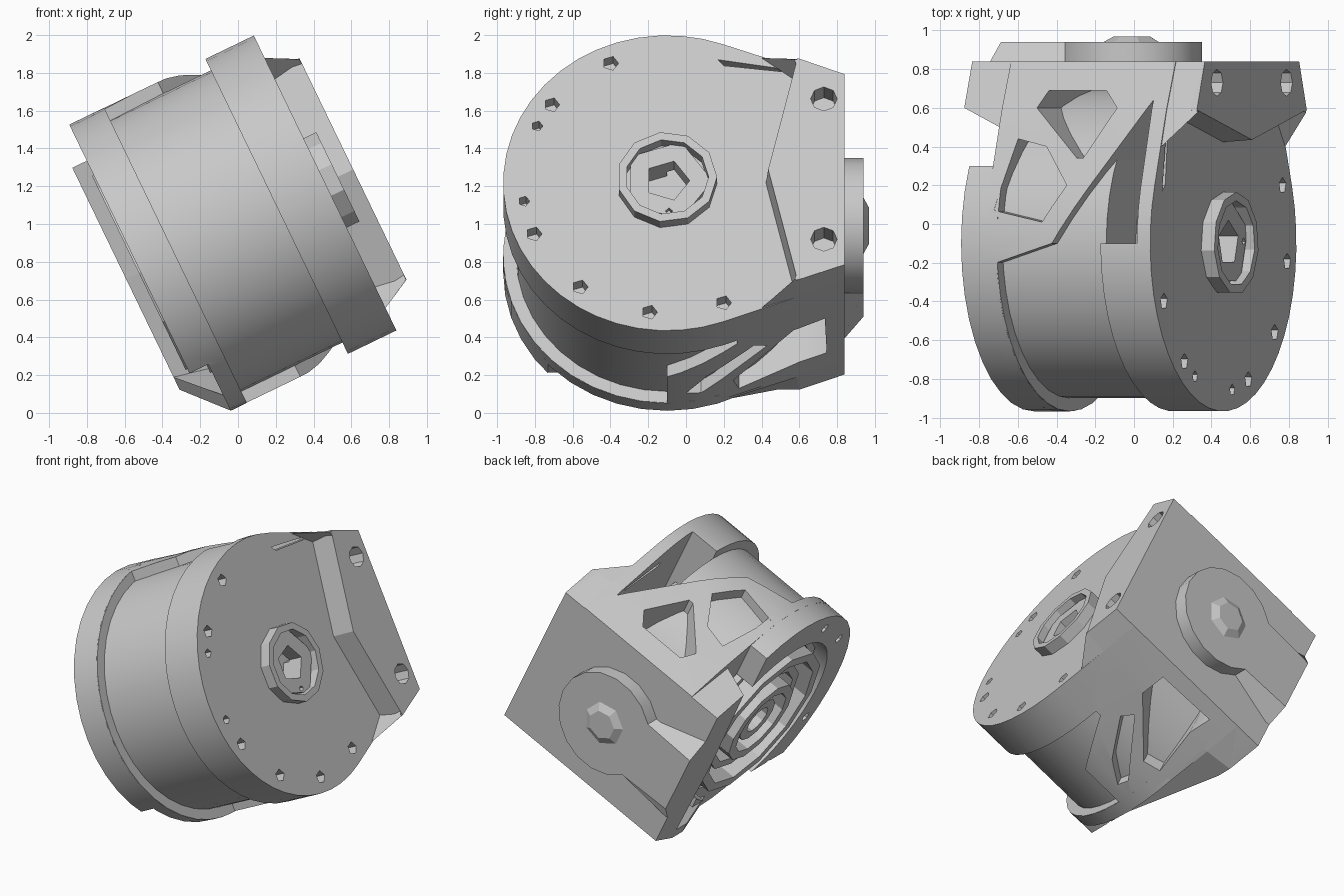
import bpy, bmesh
from math import cos, sin, radians
from mathutils import Matrix

if "Cube" in bpy.data.objects:
    bpy.data.objects.remove(bpy.data.objects["Cube"])

grey = bpy.data.materials.new("plain_grey")
grey.use_nodes = True
COLOUR = (0.58, 0.58, 0.58, 1)
grey.diffuse_color = COLOUR
grey.node_tree.nodes["Principled BSDF"].inputs["Base Color"].default_value = COLOUR

# Local frame: x runs along the drum axis, y to the back, z across the drum
TILT = Matrix.Rotation(radians(-25.8), 4, "Y")
CY, CZ = -0.1, 0.895          # drum axis
MID = 0.425                   # centre of the back boss along the axis
PLACE = {"x": lambda a, b, t: (t, a, b),
         "y": lambda a, b, t: (a, t, b),
         "z": lambda a, b, t: (a, b, t)}


def arc(radius, start=0, end=360, n=40, c=(CY, CZ)):
    full = end - start == 360
    step = (end - start) / (n if full else n - 1)
    return [(c[0] + radius * cos(radians(start + i * step)),
             c[1] + radius * sin(radians(start + i * step))) for i in range(n)]


def loft(name, low, high, axis, lo, hi):
    """Closed solid between two outlines with the same number of points."""
    bm = bmesh.new()
    a = [bm.verts.new(PLACE[axis](*p, lo)) for p in low]
    b = [bm.verts.new(PLACE[axis](*p, hi)) for p in high]
    bm.faces.new(a)
    bm.faces.new(b)
    for i in range(len(a)):
        j = (i + 1) % len(a)
        bm.faces.new((a[i], a[j], b[j], b[i]))
    bmesh.ops.recalc_face_normals(bm, faces=bm.faces)
    mesh = bpy.data.meshes.new(name)
    bm.to_mesh(mesh)
    bm.free()
    mesh.materials.append(grey)
    obj = bpy.data.objects.new(name, mesh)
    bpy.context.collection.objects.link(obj)
    obj.matrix_world = TILT
    return obj


def prism(name, pts, axis, lo, hi):
    return loft(name, pts, pts, axis, lo, hi)


def select(obj):
    bpy.ops.object.select_all(action="DESELECT")
    obj.select_set(True)
    bpy.context.view_layer.objects.active = obj


def cut(obj, *cutters):
    select(obj)
    for cutter in cutters:
        cutter.hide_render = True
        mod = obj.modifiers.new("cut", "BOOLEAN")
        mod.operation, mod.solver, mod.object = "DIFFERENCE", "EXACT", cutter
        bpy.ops.object.modifier_apply(modifier=mod.name)
        bpy.data.objects.remove(cutter)


def ring(name, outer, inner, lo, hi, n):
    obj = prism(name, arc(outer, n=n), "x", lo, hi)
    cut(obj, prism("bore", arc(inner, n=n), "x", lo - 0.1, hi + 0.1))
    return obj


def box(y0, y1, z0, z1):
    return [(y0, z0), (y1, z0), (y1, z1), (y0, z1)]


def flip(pts):
    return [(y, 2 * CZ - z) for y, z in pts]


# Housing: round flange running tangentially into the back block
outline = arc(0.868, 70, 290, 30) + [(0.59, 0.225), (0.84, 0.335), (0.84, 1.46), (0.59, 1.57)]
housing = prism("housing", outline, "x", 0, 0.945)

# Open band around the drum and the windows in the upper gusset plate
upper_openings = [
    [(0.06, -1.2), (0.06, -0.2), (0.38, -0.1), (0.86, 0.64), (0.87, -0.1), (0.66, -0.1), (0.66, -1.2)],
    [(0.12, 0.44), (0.29, 0.4), (0.44, 0.2), (0.32, 0.01), (0.04, 0.07)],
    [(0.25, 0.69), (0.58, 0.69), (0.66, 0.6), (0.51, 0.34), (0.475, 0.34), (0.2, 0.6)]]
# The same for the lower gusset plate, which closes against the flange
lower_openings = [
    [(0.06, -1.2), (0.06, -0.1), (0.38, -0.1), (0.62, 0.27), (0.66, 0.27), (0.66, -1.2)],
    [(0.17, 0.0), (0.335, 0.11), (0.53, 0.36), (0.475, 0.43), (0.15, 0.08)],
    [(0.19, 0.25), (0.556, 0.57), (0.55, 0.735), (0.125, 0.745), (0.145, 0.6), (0.07, 0.28)]]
cut(housing, *[prism("upper_opening", p, "z", CZ - 0.01, 3) for p in upper_openings])
cut(housing, *[prism("lower_opening", p, "z", -1, CZ) for p in lower_openings])
cut(housing, prism("left_recess", arc(0.65), "x", -0.5, 0.02))

# Bolt holes, slot and shaft hole in the right face
BOLTS = [arc(0.765, a, a + 1, 2)[0] for a in (113, 143, 203, 233, 263, 293)]
for spot in BOLTS:
    cut(housing, prism("bolt_hole", arc(0.042, n=5, c=spot), "x", 0.86, 1.2))
for angle in (154, 188):
    spot = arc(0.765, angle, angle + 1, 2)[0]
    cut(housing, prism("pin_hole", arc(0.03, n=5, c=spot), "x", 0.86, 1.2))
cut(housing, prism("slot", [(0.17, 1.62), (0.2, 1.585), (0.55, 1.545), (0.55, 1.56)], "x", 0.86, 1.2),
    prism("shaft_hole", arc(0.12, n=5), "x", 0.8, 1.2))

# Drum and its core
drum = prism("drum", arc(0.8), "x", 0.02, 0.66)
core = prism("drum_core", arc(0.45, n=24), "x", 0.6, 0.82)

# Left flange, stepped at the bottom and stopping short of the block
left_flange = ring("left_flange", 0.868, 0.65, -0.14, 0.065, 40)
cut(left_flange, prism("back_trim", box(0.3, 2, -1, 3), "x", -0.5, 0.5),
    prism("bottom_step", box(-0.73, 0.6, -1, 0.305), "x", -0.5, -0.03))
for spot in BOLTS[:4]:
    cut(left_flange, prism("left_bolt_hole", arc(0.035, n=5, c=spot), "x", -0.5, -0.06))

# Sloping web joining the flange bottom to the left pad
corner_web = loft("corner_web",
                  [(0.48, 0.245), (0.6, 0.245), (0.84, 0.335), (0.84, 0.4), (0.6, 0.32), (0.48, 0.32)],
                  [(-0.1, 0.028), (0.59, 0.225), (0.84, 0.335), (0.84, 0.4), (0.59, 0.3), (-0.1, 0.12)],
                  "x", -0.225, -0.03)
web_root = prism("web_root", [(-0.1, 0.028), (0.15, 0.07), (0.59, 0.225), (0.84, 0.335),
                              (0.84, 0.4), (0.59, 0.3), (-0.1, 0.12)], "x", -0.03, 0.03)

# Concentric rings in the left recess
rings = []
for outer, inner, top in ((0.64, 0.59, -0.04), (0.57, 0.5, -0.15), (0.43, 0.37, -0.09),
                          (0.31, 0.24, -0.15), (0.17, 0.1, -0.12)):
    rings.append(ring("recess_ring", outer, inner, top, 0.04, 12))

# Hub on the right face
hub_ring = ring("hub_ring", 0.265, 0.22, 0.93, 1.02, 11)
hub_floor = ring("hub_floor", 0.24, 0.12, 0.93, 0.975, 5)
cut(hub_floor, prism("index_hole", arc(0.02, n=4, c=(CY + 0.01, CZ - 0.18)), "x", 0.9, 1.2))


# Side pads of the back block
def pad_outline(front, corner):
    return [(front, CZ), (corner, 0.245), (0.84, 0.335), (0.84, 1.455), (corner, 1.55)]


right_pad = loft("right_pad", pad_outline(0.42, 0.575), pad_outline(0.435, 0.59), "x", 0.9, 1.11)
for z in (0.485, 1.31):
    cut(right_pad, prism("mount_hole", arc(0.07, n=8, c=(0.73, z)), "x", 0.98, 1.3))
left_pad = loft("left_pad", pad_outline(0.56, 0.6), pad_outline(0.46, 0.48), "x", -0.225, 0.02)

# Small sloping webs from the flange to the right pad, above and below
web_low = [(0.4, 0.16), (0.59, 0.225), (0.84, 0.335), (0.84, 0.4), (0.59, 0.3)]
web_high = [(0.575, 0.25), (0.59, 0.245), (0.84, 0.335), (0.84, 0.4), (0.59, 0.3)]
loft("lower_pad_web", web_low, web_high, "x", 0.945, 1.108)
loft("upper_pad_web", flip(web_low), flip(web_high), "x", 0.945, 1.108)


# Back cover: round boss with a flared strap to the left side
def cover_outline(half):
    return arc(0.36, -140, 140, 15, (MID, CZ)) + [(-0.225, CZ + half), (-0.225, CZ - half)]


back_cover = loft("back_cover", cover_outline(0.36), cover_outline(0.22), "y", 0.83, 0.94)
back_nut = loft("back_nut", arc(0.17, n=7, c=(MID, CZ)), arc(0.1, n=7, c=(MID, CZ)), "y", 0.93, 0.968)

# Smooth the round walls, keep edges sharp
for obj in [housing, drum, core, left_flange, back_cover]:
    select(obj)
    bpy.ops.object.shade_smooth_by_angle(angle=radians(25))
